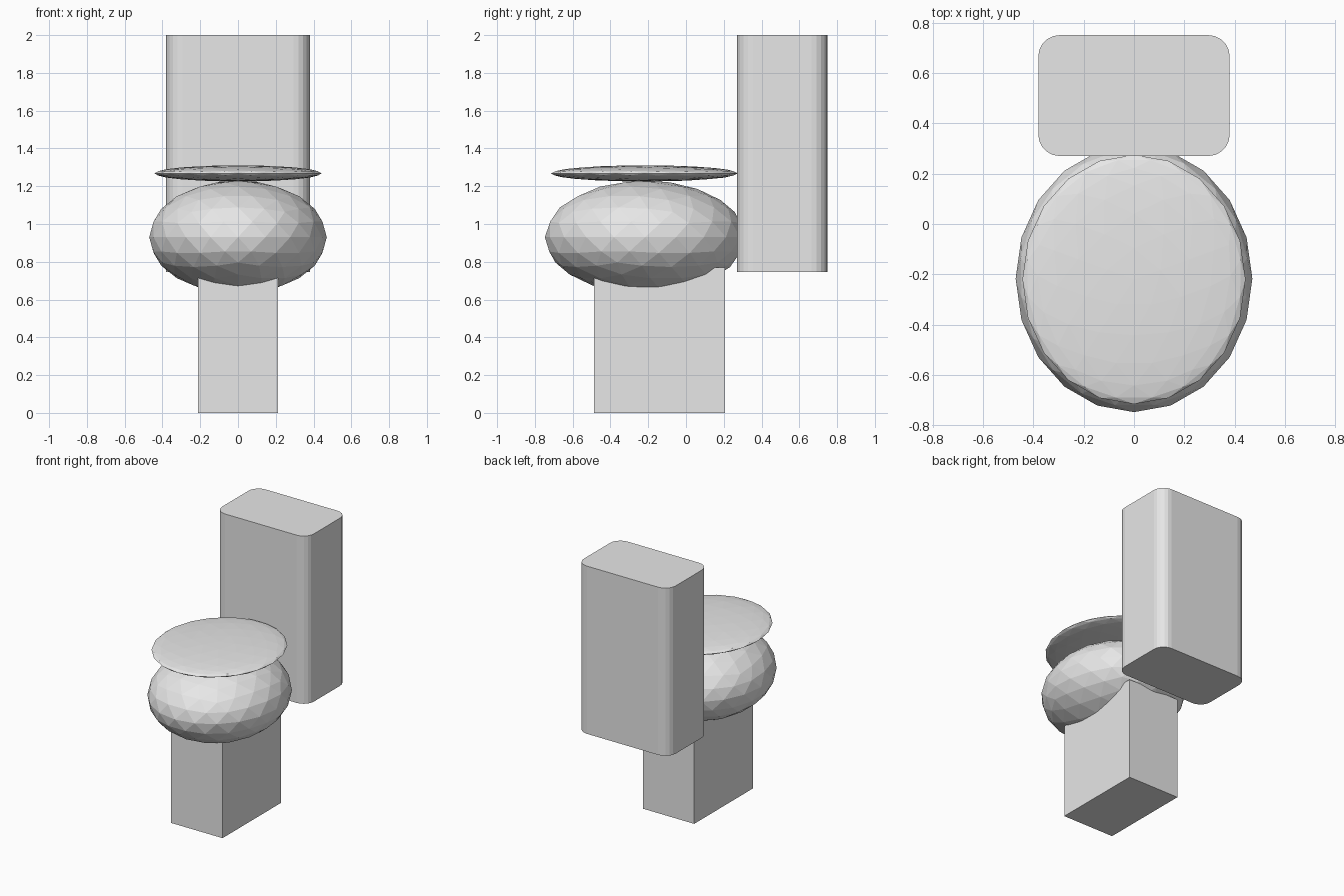
import bpy
import bmesh
from math import radians
from mathutils import Matrix, Vector

cube = bpy.data.objects.get("Cube")
if cube:
    bpy.data.objects.remove(cube, do_unlink=True)

# One plain ceramic colour
ceramic = bpy.data.materials.new("light_grey_ceramic")
ceramic.use_nodes = True
colour = (0.8, 0.8, 0.8, 1)
ceramic.diffuse_color = colour
ceramic.node_tree.nodes["Principled BSDF"].inputs["Base Color"].default_value = colour


def finish(name, bm):
    mesh = bpy.data.meshes.new(name)
    bm.to_mesh(mesh)
    bm.free()
    mesh.materials.append(ceramic)
    obj = bpy.data.objects.new(name, mesh)
    bpy.context.collection.objects.link(obj)
    return obj


def box(name, low, high, corner=0):
    """Box between two corners, optionally with rounded upright edges."""
    low, high = Vector(low), Vector(high)
    bm = bmesh.new()
    bmesh.ops.create_cube(bm, size=1)
    bmesh.ops.scale(bm, vec=high - low, verts=bm.verts)
    bmesh.ops.translate(bm, vec=(low + high) / 2, verts=bm.verts)
    if corner:
        upright = [e for e in bm.edges
                   if abs(e.verts[0].co.z - e.verts[1].co.z) > 0.1]
        bmesh.ops.bevel(bm, geom=upright, offset=corner, segments=5,
                        profile=0.5, affect='EDGES')
    return finish(name, bm)


def faceted_ellipsoid(name, centre, radii):
    """Flat-shaded triangulated ball, stretched per axis."""
    bm = bmesh.new()
    bmesh.ops.create_icosphere(bm, subdivisions=3, radius=1,
                               matrix=Matrix.Rotation(radians(90), 4, 'Z'))
    bmesh.ops.scale(bm, vec=radii, verts=bm.verts)
    bmesh.ops.translate(bm, vec=centre, verts=bm.verts)
    return finish(name, bm)


# Pedestal, bowl, closed lid and water tank
box("pedestal", (-0.213, -0.487, 0), (0.213, 0.207, 0.77))
faceted_ellipsoid("bowl", (0, -0.217, 0.93), (0.47, 0.53, 0.3))
faceted_ellipsoid("lid", (0, -0.22, 1.268), (0.443, 0.495, 0.043))
box("tank", (-0.38, 0.27, 0.745), (0.38, 0.75, 2), corner=0.085)
